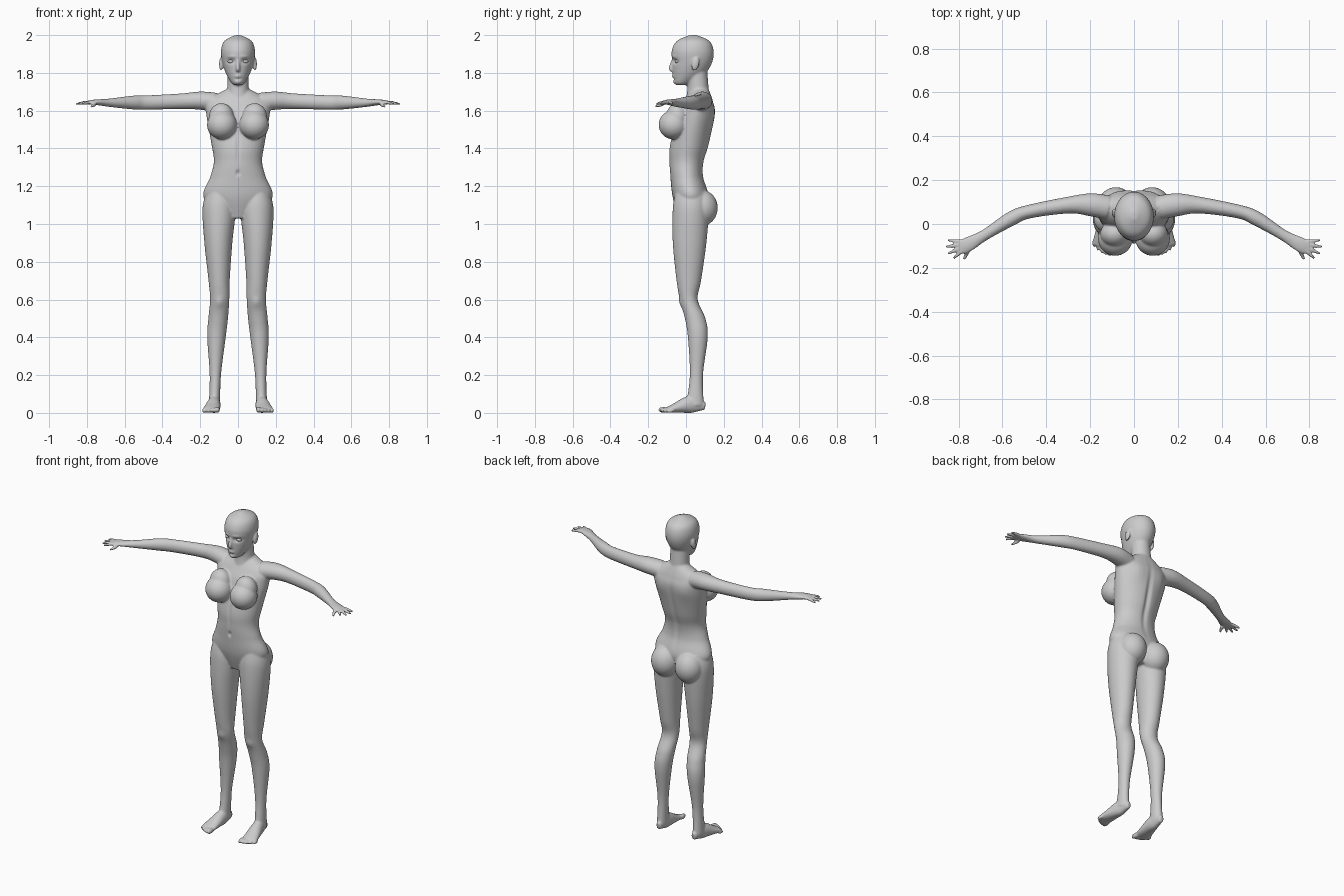
import bpy, bmesh, math
from mathutils import Vector, Matrix

if "Cube" in bpy.data.objects:
    bpy.data.objects.remove(bpy.data.objects["Cube"])

bm = bmesh.new()


def spline(rows, n=8):
    """Catmull-Rom interpolation of rows of numbers."""
    out = []
    last = len(rows) - 1
    for i in range(last):
        p = [rows[max(0, min(last, i + k))] for k in (-1, 0, 1, 2)]
        for s in range(n):
            t = s / n
            out.append([0.5 * (2 * b + (c - a) * t + (2 * a - 5 * b + 4 * c - d) * t * t
                               + (3 * b - a - 3 * c + d) * t ** 3) for a, b, c, d in zip(*p)])
    return out + [list(rows[-1])]


def loft(rows, up=(0, 0, 1), flat=False, mirror=True, seg=36):
    """Skin elliptical rings: each row is x, y, z, side radius, up radius."""
    rows = spline(rows)
    pts = [Vector(r[:3]) for r in rows]
    for sx in ((1, -1) if mirror else (1,)):
        rings = []
        for i, r in enumerate(rows):
            t = Vector((0, 0, 1)) if flat else (pts[min(i + 1, len(pts) - 1)] - pts[max(i - 1, 0)]).normalized()
            u = Vector(up).cross(t).normalized()
            v = t.cross(u)
            ring = []
            for k in range(seg):
                a = math.tau * k / seg
                p = pts[i] + u * r[3] * math.cos(a) + v * r[4] * math.sin(a)
                ring.append(bm.verts.new((p.x * sx, p.y, p.z)))
            rings.append(ring)
        for a, b in zip(rings, rings[1:]):
            for k in range(seg):
                j = (k + 1) % seg
                bm.faces.new((a[k], a[j], b[j], b[k]))
        bm.faces.new(rings[0])
        bm.faces.new(rings[-1])


def column(rows, mirror=False):
    """Upright loft: each row is z, x centre, half width, y front, y back."""
    loft([(x, (f + k) / 2, z, w, (k - f) / 2) for z, x, w, f, k in rows],
         up=(0, 1, 0), flat=True, mirror=mirror)


def central(rows):
    """Upright loft on the middle plane: z, half width, y front, y back."""
    column([(z, 0, w, f, k) for z, w, f, k in rows])


def blob(c, r, tilt=0.0):
    """Mirrored pair of ellipsoids."""
    for sx in (1, -1):
        m = Matrix.Translation((c[0] * sx, c[1], c[2])) @ Matrix.Rotation(tilt, 4, 'X') @ Matrix.Diagonal((*r, 1))
        bmesh.ops.create_uvsphere(bm, u_segments=32, v_segments=20, radius=1, matrix=m)


# torso
central([(1.715, .06, .03, .12), (1.65, .165, -.01, .143), (1.58, .168, -.045, .153),
         (1.42, .14, -.085, .122), (1.33, .128, -.088, .095), (1.25, .147, -.083, .092),
         (1.14, .182, -.07, .12), (1.03, .07, -.035, .08)])
# neck
central([(1.62, .07, -.01, .13), (1.72, .057, .008, .12), (1.84, .055, 0, .11)])
# head
central([(1.735, .018, -.05, 0), (1.75, .037, -.063, .035), (1.80, .065, -.07, .105),
         (1.86, .084, -.073, .14), (1.92, .09, -.075, .146), (1.97, .071, -.047, .123),
         (2.0, .014, .02, .057)])
# nose
loft([(0, -.066, 1.875, .007, .008), (0, -.081, 1.825, .011, .011), (0, -.07, 1.812, .010, .008)],
     up=(0, 1, 0), mirror=False)
# ears
blob((.09, .05, 1.847), (.01, .02, .036), -.25)
# chest and seat
blob((.085, -.066, 1.525), (.079, .079, .077))
blob((.088, -.045, 1.565), (.066, .06, .075))
blob((.083, .083, 1.085), (.083, .085, .095))
# legs
column([(1.17, .098, .068, -.055, .1), (1.08, .1, .088, -.07, .12), (.9, .104, .074, -.07, .108),
        (.7, .1, .056, -.05, .08), (.6, .097, .051, -.032, .062), (.5, .105, .052, -.006, .103),
        (.4, .114, .049, .01, .115), (.2, .12, .03, .02, .09), (.04, .125, .03, 0, .095)], mirror=True)
# feet and toes
loft([(.122, .102, .035, .014, .02), (.125, .03, .046, .032, .046),
      (.138, -.06, .025, .044, .025), (.145, -.1, .015, .046, .014)])
for i in range(5):
    r = .016 - .0018 * i
    blob((.109 + .0185 * i, -.118 + .0015 * i * i + .002 * i, r), (r * .8, .03 - .002 * i, r))
# arms and palms
loft([(.12, .075, 1.645, .055, .05), (.2, .088, 1.653, .052, .048), (.3, .086, 1.65, .038, .041),
      (.48, .056, 1.643, .031, .038), (.56, .024, 1.643, .033, .036), (.68, -.05, 1.642, .025, .022),
      (.755, -.092, 1.645, .034, .014), (.79, -.109, 1.643, .032, .01)])
# fingers fan out from the wrist, the thumb sits lower
for i in range(5):
    thumb = i == 4
    a = math.radians(-65 if thumb else 6 - 15.5 * i)
    reach = .086 if thumb else .121 - .005 * (i - 1.5) ** 2
    rows = []
    for t in (0, .5, 1):
        d = .04 * (1 - t) + reach * t
        r = .010 - .004 * t * t
        drop = (.010 + .012 * t) if thumb else .009 * t * t
        rows.append((.74 + d * math.cos(a), -.085 + d * math.sin(a), 1.644 - drop, r, r))
    loft(rows, seg=16)

bmesh.ops.recalc_face_normals(bm, faces=bm.faces)
mesh = bpy.data.meshes.new("body")
bm.to_mesh(mesh)
bm.free()
body = bpy.data.objects.new("body", mesh)
bpy.context.collection.objects.link(body)
bpy.context.view_layer.objects.active = body
body.select_set(True)

# fuse all parts into one skin
fuse = body.modifiers.new("fuse", 'REMESH')
fuse.mode = 'VOXEL'
fuse.voxel_size = .0055
soft = body.modifiers.new("soften", 'SMOOTH')
soft.factor, soft.iterations = .5, 5
for name in ("fuse", "soften"):
    bpy.ops.object.modifier_apply(modifier=name)


def sculpt(x, z, rx, rz, push, back=False):
    """Push the front or back skin along y around a mirrored spot."""
    for v in body.data.vertices:
        p = v.co
        dz = (p.z - z) / rz
        if abs(dz) < 2.6 and (p.y > .05 if back else p.y < .01):
            p.y += push * math.exp(-((abs(p.x) - x) / rx) ** 2 - dz * dz)


sculpt(.036, 1.862, .02, .012, .013)          # eye sockets
sculpt(.034, 1.886, .022, .007, -.004)        # brows
sculpt(0, 1.783, .016, .009, -.006)           # lips
sculpt(0, 1.767, .02, .005, .004)             # crease below the lips
sculpt(0, 1.75, .016, .01, -.005)             # chin
sculpt(0, 1.4, .01, .08, .006)                # front midline
sculpt(0, 1.27, .009, .014, .01)              # navel
sculpt(.098, .585, .024, .028, -.007)         # kneecaps
sculpt(0, 1.42, .016, .16, -.011, True)       # spine groove
sculpt(.085, 1.57, .045, .055, .006, True)    # shoulder blades
for v in body.data.vertices:
    v.co.z = max(v.co.z, 0)
bpy.ops.object.shade_smooth()

# eyeballs
for side, sx in (("left", 1), ("right", -1)):
    bpy.ops.mesh.primitive_uv_sphere_add(segments=24, ring_count=16, radius=.015,
                                         location=(.036 * sx, -.043, 1.861))
    eye = bpy.context.object
    eye.name = side + "_eye"
    eye.scale = (1.25, 1, .75)
    bpy.ops.object.shade_smooth()
